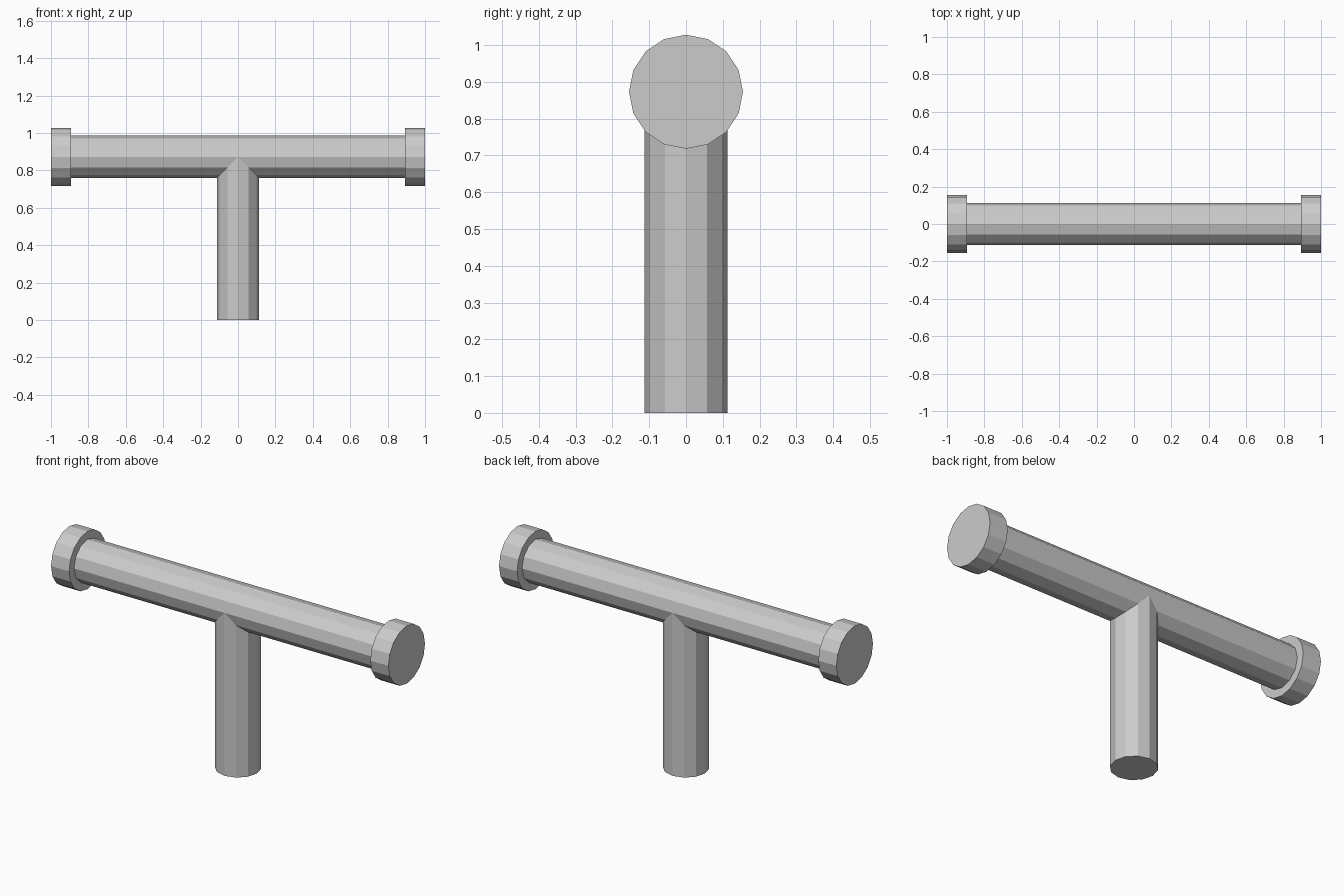
import bpy, bmesh
from math import radians
from mathutils import Matrix

if "Cube" in bpy.data.objects:
    bpy.data.objects.remove(bpy.data.objects["Cube"])

AXIS_Z = 0.873      # height of the crossbar centre line
PIPE_R = 0.113
FLANGE_R = 0.155
FLANGE_T = 0.107


def cylinder(name, radius, length, sides, centre, along_x=False, caps=True, edit=None):
    bm = bmesh.new()
    rot = Matrix.Rotation(radians(90), 4, 'Y') if along_x else Matrix()
    bmesh.ops.create_cone(bm, cap_ends=caps, segments=sides, radius1=radius,
                          radius2=radius, depth=length,
                          matrix=Matrix.Translation(centre) @ rot)
    if edit:
        edit(bm)
    mesh = bpy.data.meshes.new(name)
    bm.to_mesh(mesh)
    bm.free()
    obj = bpy.data.objects.new(name, mesh)
    bpy.context.collection.objects.link(obj)
    return obj


def mitre_top(bm):
    # Open the top and cut it at 45 degrees to meet the crossbar
    top = [f for f in bm.faces if f.normal.z > 0.9]
    bmesh.ops.delete(bm, geom=top, context='FACES_ONLY')
    for v in bm.verts:
        if v.co.z > AXIS_Z / 2:
            v.co.z = AXIS_Z - abs(v.co.x)


# Horizontal pipe, its open ends just inside the flanges
cylinder("crossbar_pipe", PIPE_R, 2 * (1 - FLANGE_T) + 0.01, 12,
         (0, 0, AXIS_Z), along_x=True, caps=False)

# Upright branch of the tee
cylinder("upright_pipe", PIPE_R, AXIS_Z, 12, (0, 0, AXIS_Z / 2), edit=mitre_top)

# End flanges
for side, s in (("left", -1), ("right", 1)):
    cylinder(f"{side}_flange", FLANGE_R, FLANGE_T, 16,
             (s * (1 - FLANGE_T / 2), 0, AXIS_Z), along_x=True)
